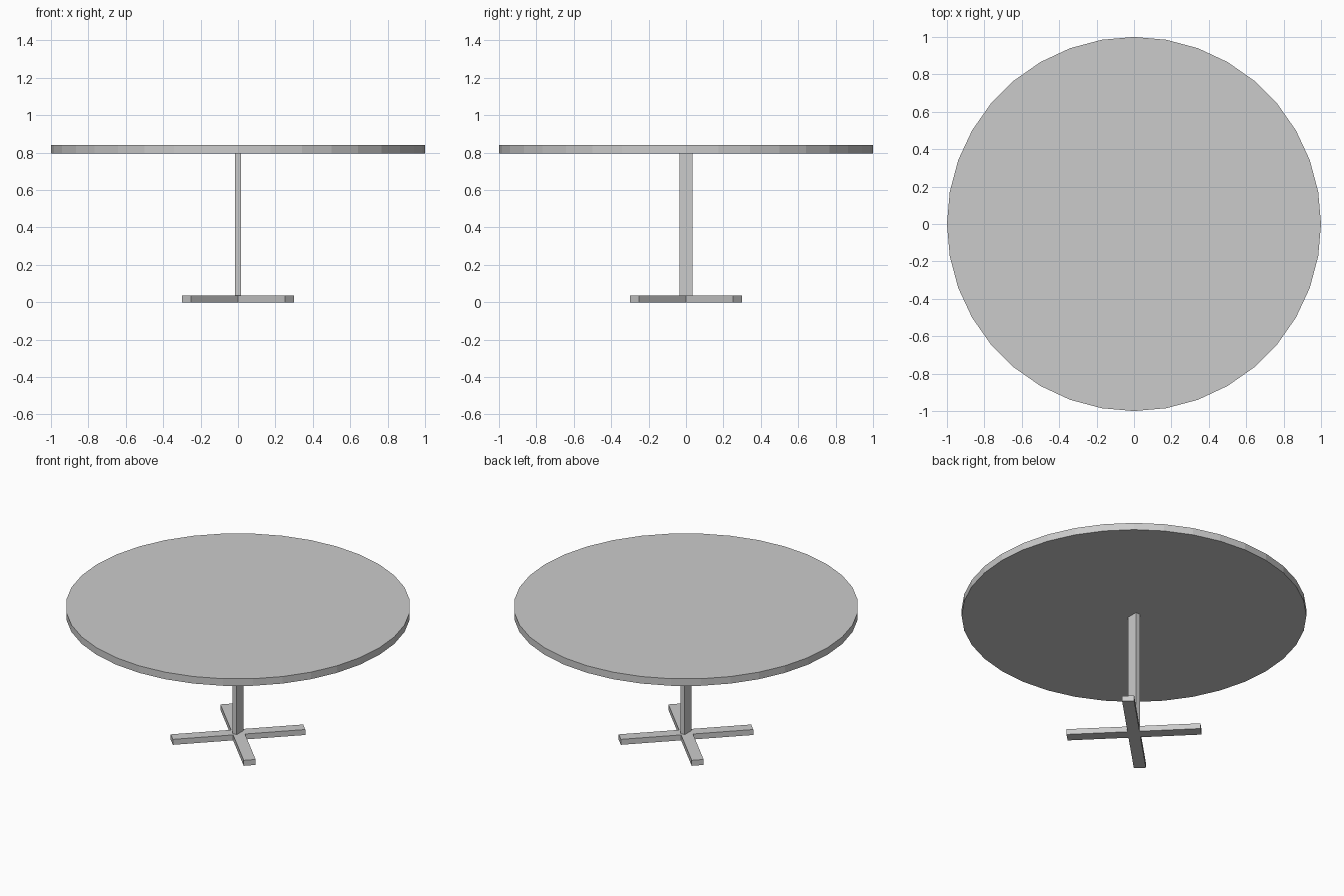
import bpy, bmesh
from math import radians, cos, sin

if "Cube" in bpy.data.objects:
    bpy.data.objects.remove(bpy.data.objects["Cube"])


def prism(name, outline, z0, z1):
    """Extrude a flat outline from z0 up to z1."""
    bm = bmesh.new()
    base = bm.faces.new([bm.verts.new((x, y, z0)) for x, y in outline])
    ext = bmesh.ops.extrude_face_region(bm, geom=[base])
    top = [g for g in ext["geom"] if isinstance(g, bmesh.types.BMVert)]
    bmesh.ops.translate(bm, verts=top, vec=(0, 0, z1 - z0))
    bmesh.ops.recalc_face_normals(bm, faces=bm.faces)
    mesh = bpy.data.meshes.new(name)
    bm.to_mesh(mesh)
    bm.free()
    obj = bpy.data.objects.new(name, mesh)
    bpy.context.collection.objects.link(obj)
    return obj


FOOT_H, TOP_Z0, TOP_Z1 = 0.035, 0.795, 0.84

# Round table top with 36 flat sides
circle = [(cos(radians(a)), sin(radians(a))) for a in range(0, 360, 10)]
prism("table_top", circle, TOP_Z0, TOP_Z1)

# Flat rectangular column, split by an edge down the middle of its wide sides
hx, hy = 0.015, 0.035
column = [(-hx, -hy), (hx, -hy), (hx, 0), (hx, hy), (-hx, hy), (-hx, 0)]
prism("column", column, FOOT_H, TOP_Z0)

# Cross-shaped foot, arms along the diagonals
arm, half = 0.39, 0.035
cross = []
for k in range(4):
    c, s = cos(radians(45 + 90 * k)), sin(radians(45 + 90 * k))
    for u, v in ((arm, -half), (arm, half), (half, half)):
        cross.append((u * c - v * s, u * s + v * c))
prism("cross_foot", cross, 0, FOOT_H)
